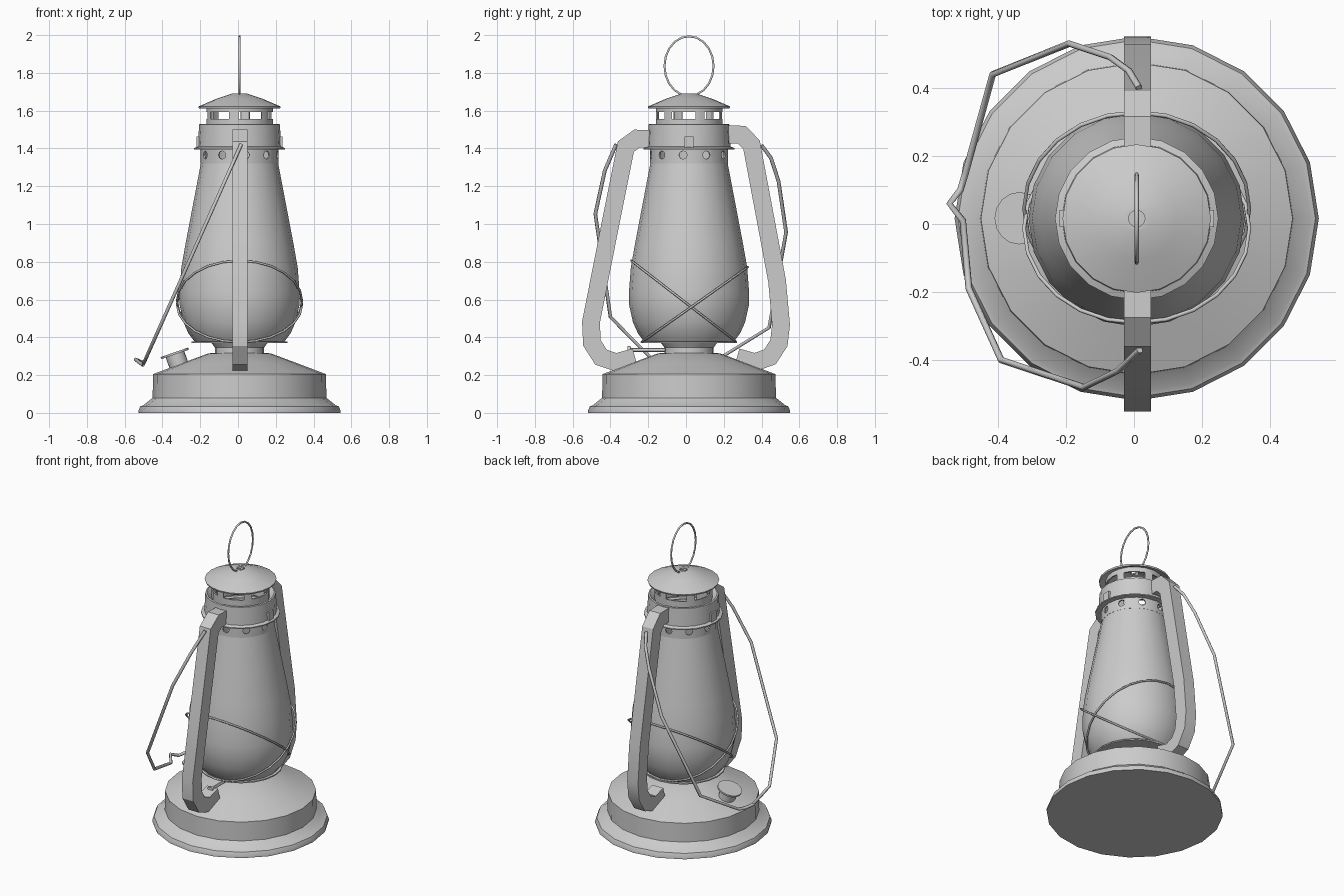
import bpy, bmesh, math
from mathutils import Vector, Matrix

if "Cube" in bpy.data.objects:
    bpy.data.objects.remove(bpy.data.objects["Cube"])

CX, CY, N = 0.008, 0.016, 20


def finish(bm, name, smooth=True):
    bmesh.ops.remove_doubles(bm, verts=bm.verts, dist=1e-5)
    bmesh.ops.recalc_face_normals(bm, faces=bm.faces)
    me = bpy.data.meshes.new(name)
    bm.to_mesh(me)
    bm.free()
    ob = bpy.data.objects.new(name, me)
    bpy.context.collection.objects.link(ob)
    if smooth:
        shade(ob)
    return ob


def activate(ob):
    bpy.ops.object.select_all(action='DESELECT')
    ob.select_set(True)
    bpy.context.view_layer.objects.active = ob


def shade(ob):
    activate(ob)
    bpy.ops.object.shade_smooth_by_angle(angle=math.radians(30))


def lathe(name, profile, closed=False, n=N, matrix=Matrix.Translation((CX, CY, 0))):
    bm = bmesh.new()
    rings = []
    for r, z in profile:
        rings.append([bm.verts.new(matrix @ Vector((r * math.cos(2 * math.pi * i / n),
                      r * math.sin(2 * math.pi * i / n), z))) for i in range(n)])
    if closed:
        rings.append(rings[0])
    for a, b in zip(rings, rings[1:]):
        for i in range(n):
            j = (i + 1) % n
            bm.faces.new((a[i], a[j], b[j], b[i]))
    bmesh.ops.dissolve_degenerate(bm, dist=1e-6, edges=bm.edges)
    return finish(bm, name)


def wire(name, pts, radius, cyclic=False):
    cu = bpy.data.curves.new(name, 'CURVE')
    cu.dimensions = '3D'
    cu.bevel_depth, cu.bevel_resolution, cu.use_fill_caps = radius, 1, True
    sp = cu.splines.new('POLY')
    sp.points.add(len(pts) - 1)
    for p, co in zip(sp.points, pts):
        p.co = (*co, 1)
    sp.use_cyclic_u = cyclic
    ob = bpy.data.objects.new(name, cu)
    bpy.context.collection.objects.link(ob)
    activate(ob)
    bpy.ops.object.convert(target='MESH')
    return bpy.context.object


def cut(ob, cutters):
    for c in cutters:
        m = ob.modifiers.new('cut', 'BOOLEAN')
        m.operation, m.solver, m.object = 'DIFFERENCE', 'EXACT', c
        activate(ob)
        bpy.ops.object.modifier_apply(modifier=m.name)
        bpy.data.objects.remove(c)


def arm(name, path, width=0.08, thick=0.094):
    # rectangular tube swept along a path in the y-z plane, mitred corners
    pts = [Vector(p) for p in path]
    bm = bmesh.new()
    rings = []
    for i, p in enumerate(pts):
        d0 = (p - pts[max(i - 1, 0)]) if i else pts[1] - p
        d1 = (pts[i + 1] - p) if i < len(pts) - 1 else d0
        d0, d1 = d0.normalized(), d1.normalized()
        t = (d0 + d1).normalized()
        off = Vector((-t.y, t.x)) * (thick / 2 / t.dot(d0))
        ring = []
        for s, x in ((1, -1), (1, 1), (-1, 1), (-1, -1)):
            q = p + off * s
            ring.append(bm.verts.new((0.01 + x * width / 2, q.x, q.y)))
        rings.append(ring)
    for a, b in zip(rings, rings[1:]):
        for i in range(4):
            j = (i + 1) % 4
            bm.faces.new((a[i], a[j], b[j], b[i]))
    bm.faces.new(rings[0])
    bm.faces.new(rings[-1])
    return finish(bm, name)


# fuel tank with flange and neck
lathe('tank', [(0, 0), (0.535, 0), (0.535, 0.012), (0.525, 0.035), (0.51, 0.04), (0.46, 0.08),
               (0.458, 0.205), (0.30, 0.265), (0.165, 0.315), (0.13, 0.318), (0.13, 0.345),
               (0.148, 0.37), (0.148, 0.375)])
# burner plate and globe
lathe('burner_plate', [(0, 0.37), (0.255, 0.37), (0.255, 0.378), (0, 0.378)])
lathe('globe', [(0.238, 0.378), (0.27, 0.42), (0.297, 0.48), (0.317, 0.57), (0.318, 0.64),
                (0.308, 0.77), (0.285, 0.90), (0.245, 1.11), (0.204, 1.325)])

# perforated collar
collar = lathe('collar', [(0.206, 1.32), (0.206, 1.40), (0.196, 1.40), (0.196, 1.32)], True)
holes = []
for k in range(5):
    a = math.radians(-9 + 36 * k)
    bpy.ops.mesh.primitive_cylinder_add(vertices=8, radius=0.022, depth=0.6, location=(CX, CY, 1.365),
                                        rotation=(0, math.pi / 2, a))
    holes.append(bpy.context.object)
cut(collar, holes)
shade(collar)

# upper band with flared lower lip
lathe('upper_band', [(0.198, 1.395), (0.24, 1.395), (0.24, 1.402), (0.22, 1.41), (0.214, 1.527),
                     (0.205, 1.53), (0.176, 1.50), (0.165, 1.50)])
# windowed crown
crown = lathe('crown', [(0.176, 1.49), (0.176, 1.625), (0.168, 1.625), (0.168, 1.49)], True)
slots = []
for k in range(3):
    bpy.ops.mesh.primitive_cube_add(size=1, location=(CX, CY, 1.575),
                                    rotation=(0, 0, math.radians(-10 + 60 * k)))
    slots.append(bpy.context.object)
    slots[-1].scale = (0.6, 0.128, 0.036)
bpy.context.view_layer.update()
cut(crown, slots)
shade(crown)
# conical cap, open at the centre
lathe('cap', [(0.215, 1.612), (0.218, 1.622), (0.12, 1.664), (0.04, 1.69), (0.024, 1.69),
              (0.024, 1.678), (0.12, 1.65), (0.2, 1.616)], True)

# carrying ring
wire('top_ring', [(CX, CY + 0.13 * math.sin(t), 1.836 - 0.158 * math.cos(t))
                  for t in [2 * math.pi * i / 20 for i in range(20)]], 0.006, True)

# side arms
arm('front_arm', [(-0.18, 1.45), (-0.26, 1.452), (-0.318, 1.41), (-0.42, 0.90), (-0.503, 0.48),
                  (-0.498, 0.37), (-0.45, 0.295), (-0.37, 0.268), (-0.27, 0.295)])
arm('back_arm', [(0.205, 1.475), (0.295, 1.473), (0.347, 1.42), (0.482, 0.70), (0.503, 0.467),
                 (0.492, 0.37), (0.445, 0.297), (0.365, 0.268), (0.27, 0.295)])

# swinging bail handle, lying in one sloped plane
bail = [(0.015, 0.40), (-0.015, 0.45), (-0.07, 0.49), (-0.19, 0.53), (-0.415, 0.44), (-0.495, 0.15),
        (-0.51, 0.10), (-0.542, 0.06), (-0.503, 0.01), (-0.485, -0.19), (-0.39, -0.40),
        (-0.147, -0.48), (-0.045, -0.43), (0.017, -0.37)]
wire('bail_handle', [(x, y, 1.41 + 2.245 * (x - 0.012) if x > -0.505 else 0.262 - 0.5 * (x + 0.5))
                     for x, y in bail], 0.010)

# two crossed guard wires around the globe
for name, (y0, z0), (y1, z1) in (('guard_wire_a', (-0.29, 0.806), (0.262, 0.38)),
                                 ('guard_wire_b', (0.328, 0.772), (-0.235, 0.375))):
    pts = []
    for i in range(24):
        t = 2 * math.pi * i / 24
        f = (1 - math.cos(t)) / 2
        pts.append((CX + 0.331 * math.sin(t), y0 + (y1 - y0) * f, z0 + (z1 - z0) * f))
    wire(name, pts, 0.006, True)

# tilted filler cap
tilt = Matrix.Translation((-0.335, 0.017, 0.315)) @ Matrix.Rotation(math.radians(-19), 4, 'Y')
lathe('filler_cap', [(0, -0.09), (0.052, -0.09), (0.052, -0.006), (0.076, -0.006), (0.077, 0.006),
                     (0, 0.006)], n=16, matrix=tilt)
# wick knob
knob = Matrix.Translation((0.01, -0.31, 0.333)) @ Matrix.Rotation(math.radians(-90), 4, 'X')
lathe('wick_knob', [(0, 0), (0.02, 0), (0.02, 0.016), (0.01, 0.018), (0.01, 0.2), (0, 0.2)],
      n=12, matrix=knob)

# small side lugs on the upper band
for s in (-1, 1):
    bpy.ops.mesh.primitive_cube_add(size=1, location=(CX + s * 0.218, CY, 1.43))
    bpy.context.object.name = 'band_lug'
    bpy.context.object.scale = (0.018, 0.05, 0.065)
